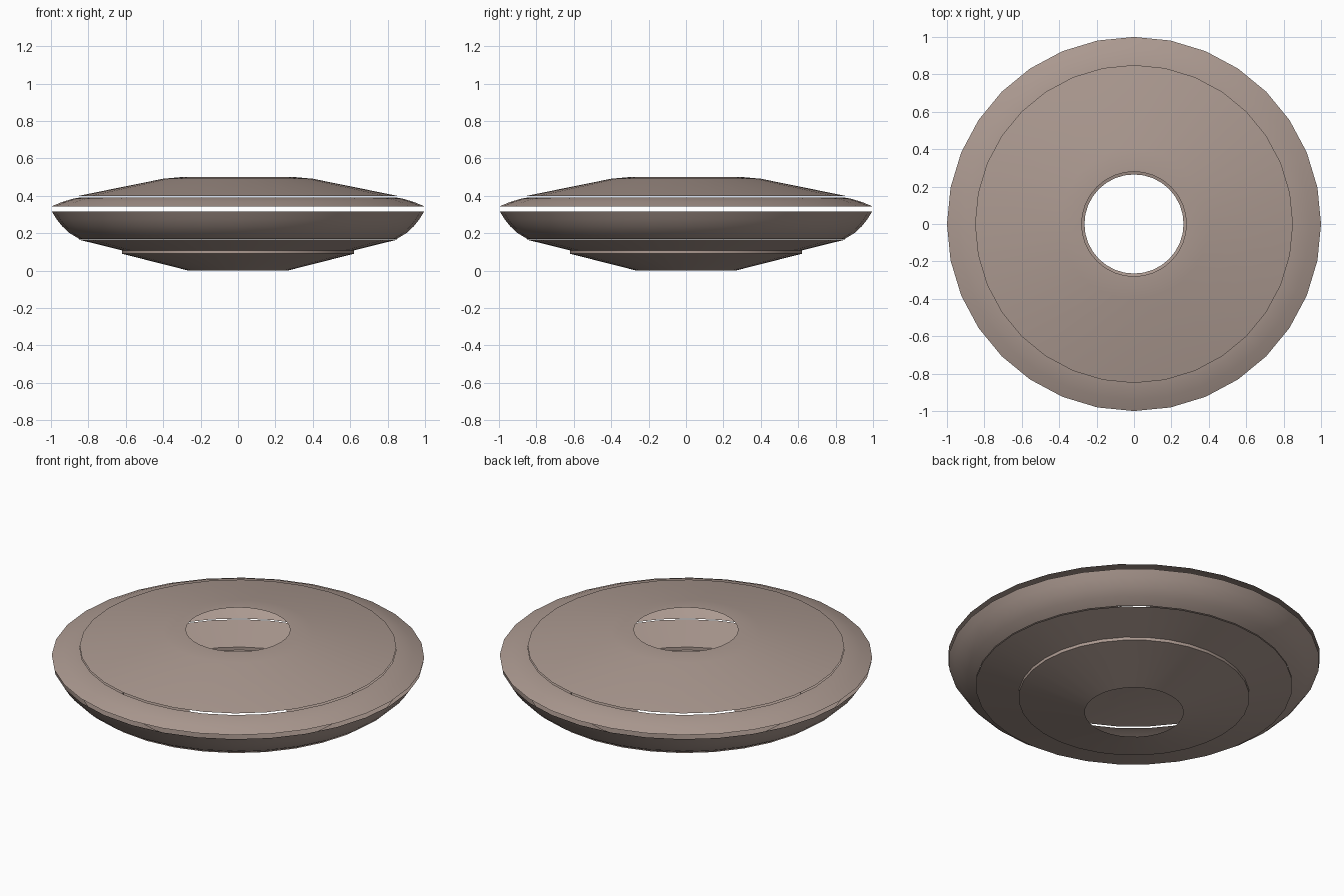
import bpy
import math

if "Cube" in bpy.data.objects:
    bpy.data.objects.remove(bpy.data.objects["Cube"])

SIDES = 32

mat = bpy.data.materials.new("warm_brown")
mat.diffuse_color = (0.41, 0.32, 0.28, 1.0)
mat.use_nodes = True
mat.node_tree.nodes["Principled BSDF"].inputs["Base Color"].default_value = mat.diffuse_color


def lathe(name, profile):
    """Turn a (radius, z) profile, listed bottom to top outside, into an open shell."""
    verts, faces = [], []
    for r, z in profile:
        for i in range(SIDES):
            a = 2 * math.pi * i / SIDES
            verts.append((r * math.cos(a), r * math.sin(a), z))
    for k in range(len(profile) - 1):
        for i in range(SIDES):
            j = (i + 1) % SIDES
            lo, hi = k * SIDES, (k + 1) * SIDES
            faces.append((lo + i, lo + j, hi + j, hi + i))
    mesh = bpy.data.meshes.new(name)
    mesh.from_pydata(verts, [], faces)
    mesh.materials.append(mat)
    obj = bpy.data.objects.new(name, mesh)
    bpy.context.collection.objects.link(obj)
    bpy.ops.object.select_all(action='DESELECT')
    obj.select_set(True)
    bpy.context.view_layer.objects.active = obj
    bpy.ops.object.shade_smooth_by_angle(angle=math.radians(35))
    return obj


# Lowest dish with the open centre and its short upright step
lathe("bottom_dish", [(0.265, 0.0), (0.62, 0.09), (0.62, 0.108)])

# Shallow ring outside the step
lathe("lower_ring", [(0.62, 0.108), (0.85, 0.165)])

# Curved bowl rising to the rim
lathe("lower_bowl", [(0.85, 0.17), (0.90, 0.20), (0.94, 0.237), (0.97, 0.275), (0.995, 0.315)])

# Upper rim, floating above the open slot
lathe("upper_rim", [(1.0, 0.342), (0.94, 0.367), (0.88, 0.385), (0.85, 0.39)])

# Top cap with the round opening
lathe("top_cap", [(0.85, 0.40), (0.40, 0.491), (0.30, 0.50), (0.28, 0.50)])
